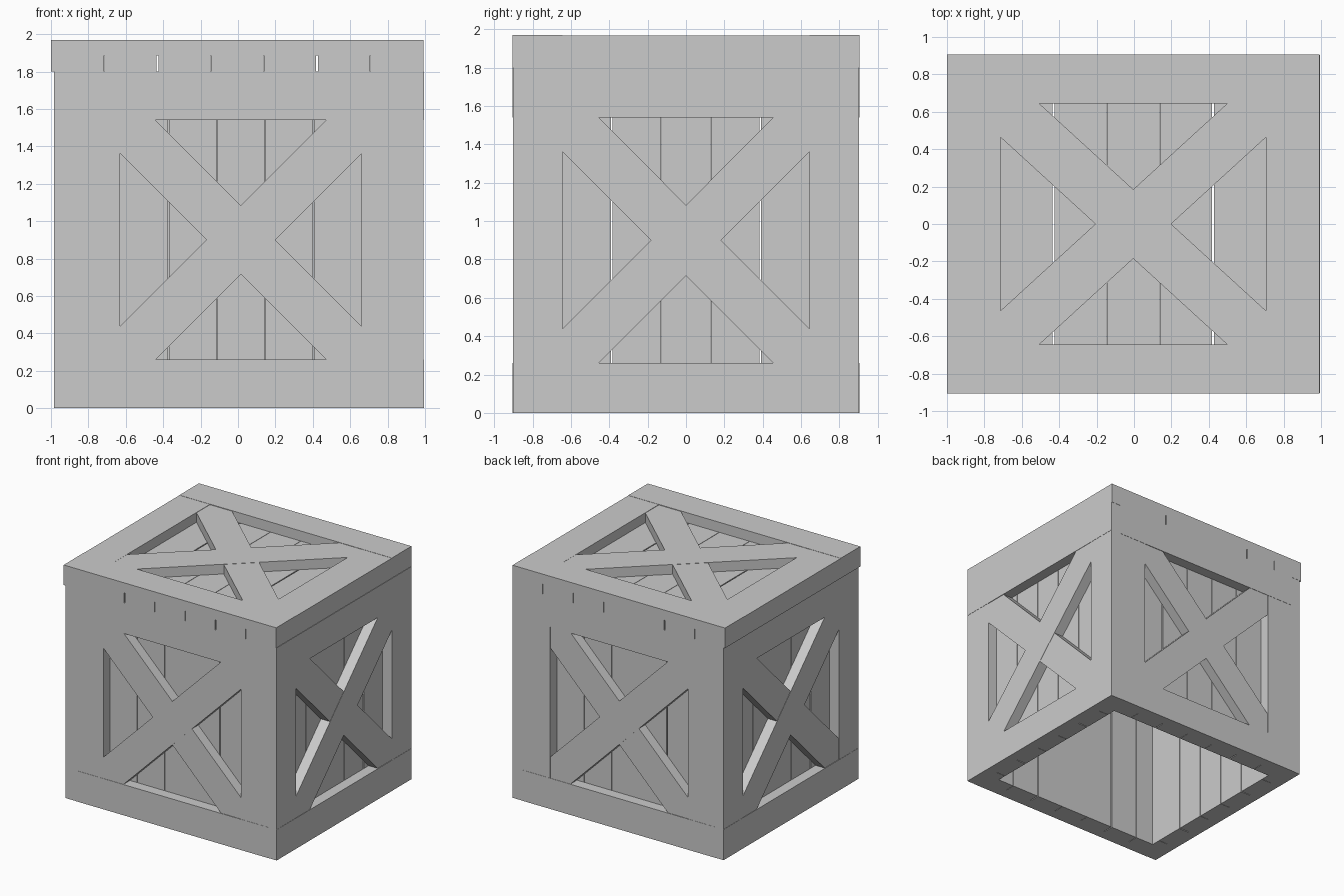
import bpy, bmesh
from math import radians, sqrt
from mathutils import Matrix, Vector

if "Cube" in bpy.data.objects:
    bpy.data.objects.remove(bpy.data.objects["Cube"])

HW, HH = 0.905, 0.90      # half width / half height of a panel
PLANK, T = 0.26, 0.09     # plank width and thickness


def box(bm, u0, u1, v0, v1, w0, w1, turn=0):
    """Add one plank, given by its limits and a turn within the panel plane."""
    m = (Matrix.Rotation(radians(turn), 4, 'Z')
         @ Matrix.Translation(((u0 + u1) / 2, (v0 + v1) / 2, (w0 + w1) / 2))
         @ Matrix.Diagonal((u1 - u0, v1 - v0, w1 - w0, 1)))
    bmesh.ops.create_cube(bm, size=1, matrix=m)


def finish(bm, name, matrix):
    bm.transform(matrix)
    bmesh.ops.recalc_face_normals(bm, faces=bm.faces)
    me = bpy.data.meshes.new(name)
    bm.to_mesh(me)
    bm.free()
    bpy.context.collection.objects.link(bpy.data.objects.new(name, me))


def panel(name, matrix):
    # outer frame: two full rails with posts between them
    bm = bmesh.new()
    for s in (-1, 1):
        v = sorted((s * HH, s * (HH - PLANK)))
        u = sorted((s * HW, s * (HW - PLANK)))
        box(bm, -HW, HW, *v, 0, T)
        box(bm, *u, -HH + PLANK, HH - PLANK, 0, T - 0.002)
    finish(bm, name + "_frame", matrix)

    # crossed diagonal braces, ends buried in the frame
    bm = bmesh.new()
    half = (HH - PLANK) * sqrt(2) + PLANK / 2
    box(bm, -half, half, -PLANK / 2, PLANK / 2, 0, T - 0.003, 45)
    box(bm, -half, half, -PLANK / 2, PLANK / 2, 0, T - 0.005, -45)
    finish(bm, name + "_braces", matrix)

    # seven backing slats, with narrow gaps
    bm = bmesh.new()
    step = 2 * HW / 7
    gaps = [0, 0.003, 0.008, 0.003, 0.003, 0.008, 0.003, 0]
    for i in range(7):
        u = -HW + i * step
        box(bm, u + gaps[i] / 2, u + step - gaps[i + 1] / 2, -HH, HH, -T, 0)
    finish(bm, name + "_slats", matrix)


# four walls
walls = {
    "front": (0, (0.015, -0.815, HH), 1),
    "right": (90, (0.905, 0, HH), 0.998),
    "back": (180, (-0.005, 0.815, HH), 1),
    "left": (-90, (-0.895, 0, HH), 0.998),
}
for name, (turn, pos, stretch) in walls.items():
    panel(name, Matrix.Translation(Vector(pos))
          @ Matrix.Rotation(radians(turn), 4, 'Z')
          @ Matrix.Rotation(radians(90), 4, 'X')
          @ Matrix.Diagonal((stretch, 1, 1, 1)))

# lid: the same panel laid flat and stretched sideways
panel("lid", Matrix.Translation((-0.004, 0, 1.885))
      @ Matrix.Diagonal((1.1, 0.905 / HH, 0.085 / T, 1)))
